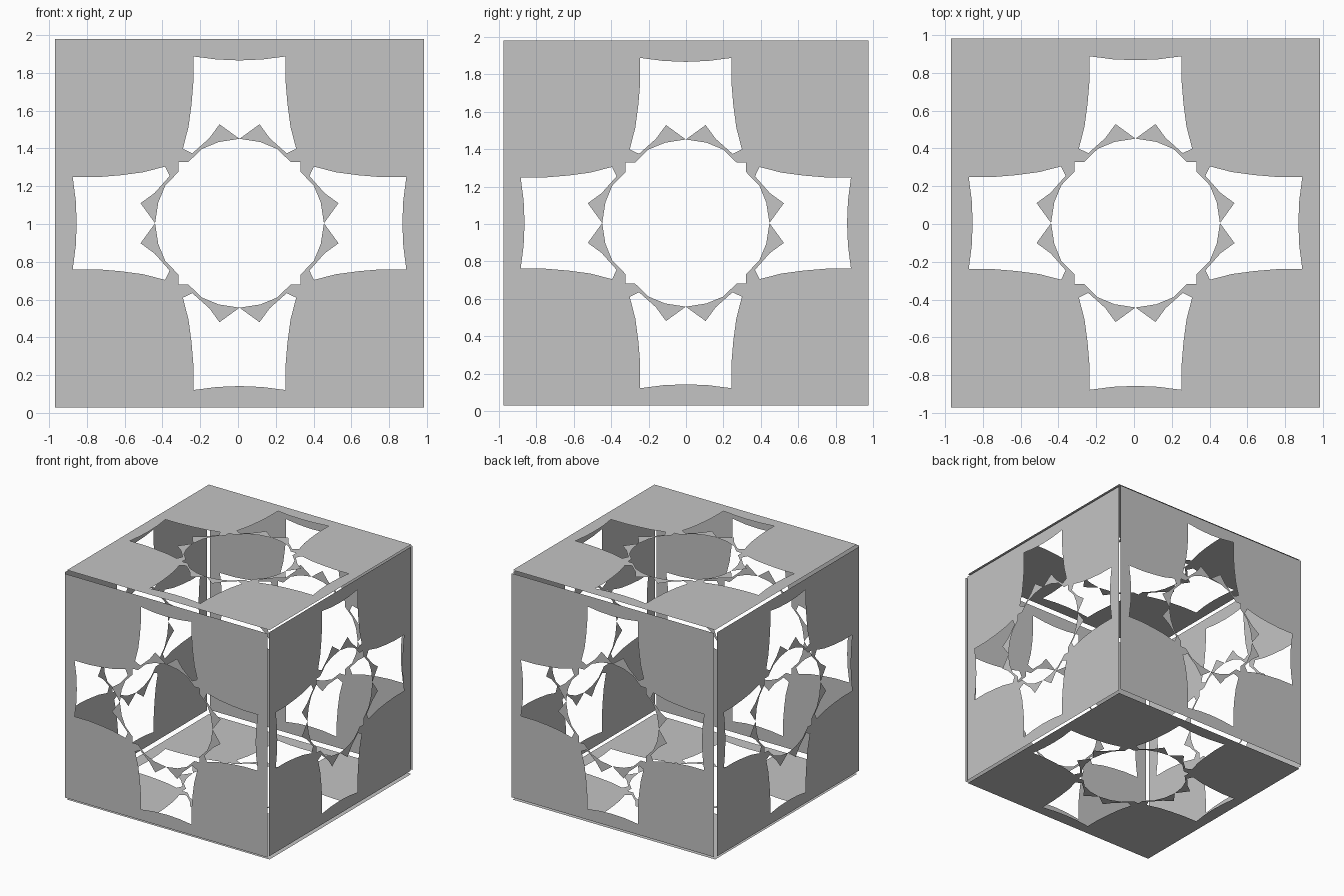
import bpy, bmesh
from mathutils import Vector

cube = bpy.data.objects.get("Cube")
if cube:
    bpy.data.objects.remove(cube, do_unlink=True)

grey = bpy.data.materials.new("plain grey")
grey.use_nodes = True
colour = (0.55, 0.55, 0.55, 1)
grey.diffuse_color = colour
grey.node_tree.nodes["Principled BSDF"].inputs["Base Color"].default_value = colour

H = 0.976  # half width of a panel

# One eighth of the pierced panel: outer edge, ring, pointed fin, curved arm
EIGHTH = [(0, H), (H, H), (.323, .323), (.272, .323), (.2, .393), (.11, .43),
          (0, .447), (.106, .524), (.16, .45), (.25, .37), (.30, .394),
          (.27, .51), (.254, .63), (.244, .75), (.244, .883), (.12, .867), (0, .862)]


def panel(name, centre, u, v):
    """Flat pierced panel spanned by the axes u and v."""
    centre, u, v = Vector(centre), Vector(u), Vector(v)
    bm = bmesh.new()
    for swap in (False, True):
        for su in (1, -1):
            for sv in (1, -1):
                pts = [(b, a) if swap else (a, b) for a, b in EIGHTH]
                # keep every face turned the same way
                if (su * sv > 0) != swap:
                    pts.reverse()
                bm.faces.new([bm.verts.new(centre + u * a * su + v * b * sv)
                              for a, b in pts])
    bmesh.ops.remove_doubles(bm, verts=bm.verts, dist=0.0005)
    mesh = bpy.data.meshes.new(name)
    bm.to_mesh(mesh)
    bm.free()
    mesh.materials.append(grey)
    bpy.context.collection.objects.link(bpy.data.objects.new(name, mesh))


X, Y, Z = (1, 0, 0), (0, 1, 0), (0, 0, 1)
NX, NY = (-1, 0, 0), (0, -1, 0)

# Six separate walls of the open box, with narrow gaps along the edges
panel("front_panel", (.008, -1, 1.004), X, Z)
panel("back_panel", (.008, 1, 1.004), NX, Z)
panel("left_panel", (.983, -.001, 1.005), Y, Z)
panel("right_panel", (-.983, -.001, 1.005), NY, Z)
panel("top_panel", (.008, .005, 2), X, Y)
panel("bottom_panel", (.008, .005, 0), NX, Y)
